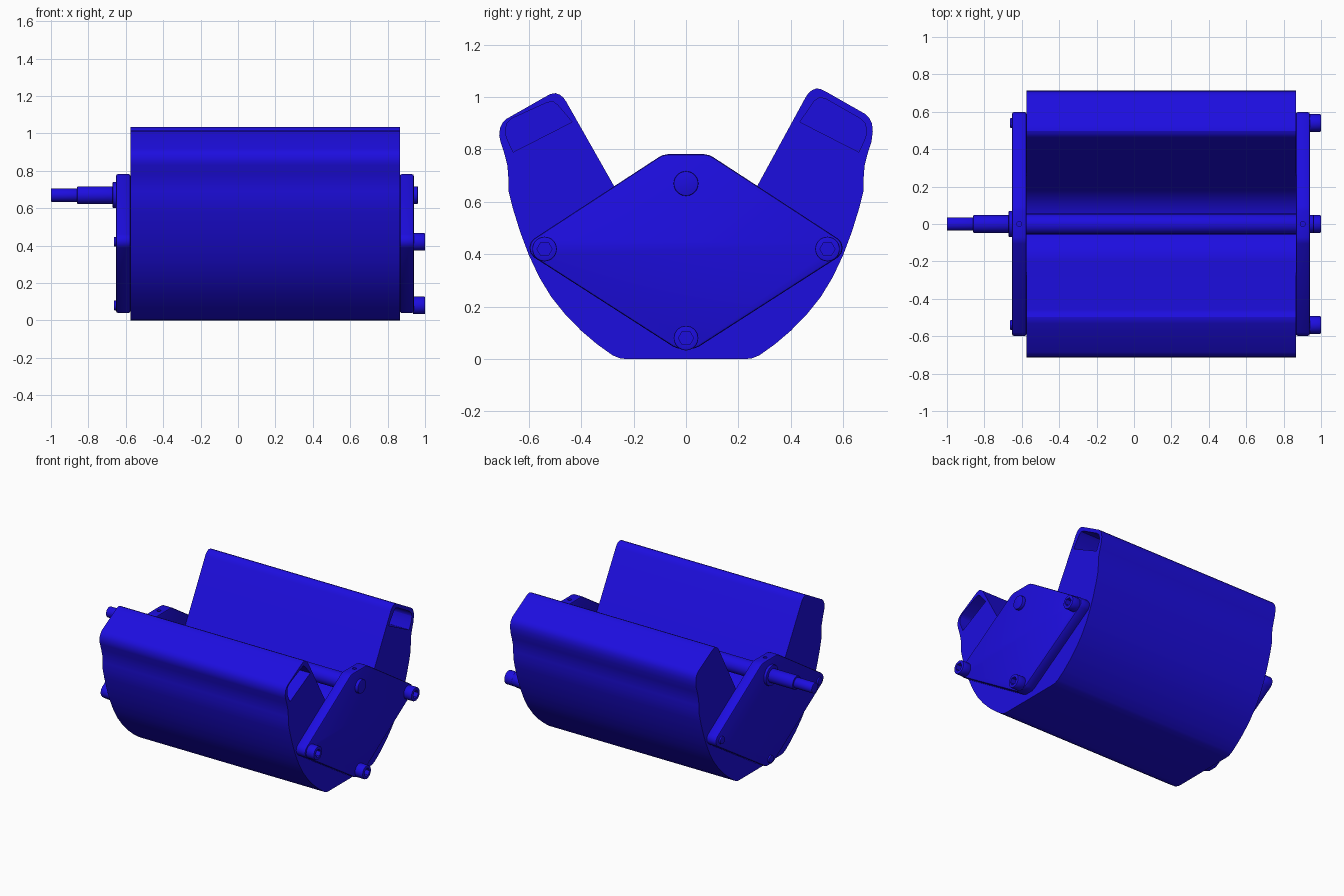
import bpy, bmesh, math

if "Cube" in bpy.data.objects:
    bpy.data.objects.remove(bpy.data.objects["Cube"])

mat = bpy.data.materials.new("blue")
mat.diffuse_color = (0.012, 0.004, 0.74, 1)
mat.use_nodes = True
mat.node_tree.nodes["Principled BSDF"].inputs["Base Color"].default_value = mat.diffuse_color


def prism(name, pts, x0, x1):
    """Extrude a (y, z) outline along x."""
    bm = bmesh.new()
    a = [bm.verts.new((x0, y, z)) for y, z in pts]
    b = [bm.verts.new((x1, y, z)) for y, z in pts]
    n = len(pts)
    bm.faces.new(a)
    bm.faces.new(b[::-1])
    for i in range(n):
        bm.faces.new((a[i], b[i], b[(i + 1) % n], a[(i + 1) % n]))
    bmesh.ops.recalc_face_normals(bm, faces=bm.faces)
    me = bpy.data.meshes.new(name)
    bm.to_mesh(me)
    bm.free()
    ob = bpy.data.objects.new(name, me)
    bpy.context.collection.objects.link(ob)
    me.materials.append(mat)
    return ob


def circle(y, z, r, n=32):
    return [(y + r * math.cos(2 * math.pi * i / n), z + r * math.sin(2 * math.pi * i / n))
            for i in range(n)]


def activate(ob):
    bpy.ops.object.select_all(action='DESELECT')
    ob.select_set(True)
    bpy.context.view_layer.objects.active = ob


def cut(ob, cutter):
    m = ob.modifiers.new("cut", 'BOOLEAN')
    m.operation = 'DIFFERENCE'
    m.solver = 'EXACT'
    m.object = cutter
    activate(ob)
    bpy.ops.object.modifier_apply(modifier=m.name)
    bpy.data.objects.remove(cutter)


def bevel(ob, w, segs=2):
    m = ob.modifiers.new("bevel", 'BEVEL')
    m.width = w
    m.segments = segs
    m.limit_method = 'ANGLE'
    m.angle_limit = math.radians(50)
    activate(ob)
    bpy.ops.object.modifier_apply(modifier=m.name)


def smooth(ob):
    activate(ob)
    bpy.ops.object.shade_smooth_by_angle(angle=math.radians(30))


def mirrored(half):
    return half + [(-y, z) for y, z in reversed(half)]


# body: cradle with two raised arms and a round-bottomed channel between them
half = [(0.22, 0), (0.25, 0.002), (0.28, 0.014), (0.34, 0.057), (0.40, 0.108), (0.46, 0.169),
        (0.515, 0.238), (0.56, 0.312), (0.60, 0.397), (0.633, 0.485), (0.66, 0.572),
        (0.677, 0.64), (0.678, 0.69), (0.682, 0.74), (0.695, 0.79), (0.708, 0.83),
        (0.713, 0.87), (0.71, 0.90), (0.70, 0.92), (0.685, 0.935), (0.532, 1.022),
        (0.516, 1.03), (0.498, 1.033), (0.482, 1.027), (0.468, 1.016), (0.457, 1.0)]
a0 = math.radians(62)
for i in range(9):
    a = a0 * (1 - i / 8.5)
    half.append((0.227 * math.sin(a), 0.636 - 0.227 * math.cos(a)))
outline = [(y, z - 0.018 if y < 0 and z > 0.86 else z) for y, z in mirrored(half)]
body = prism("body", outline, -0.575, 0.865)

# deep pockets in the +x end of both arms
pocket = [(0.435, 0.905), (0.66, 0.79), (0.685, 0.845), (0.69, 0.875), (0.683, 0.90),
          (0.665, 0.918), (0.535, 0.992), (0.51, 0.999), (0.49, 0.985)]
for s in (1, -1):
    pts = [(s * y, z - 0.015 if s < 0 and z > 0.95 else z) for y, z in pocket]
    cut(body, prism("pocket_cutter", pts, -0.54, 0.9))
smooth(body)

# kite-shaped end plates, each with a small hole in the top edge
plate_half = [(0.03, 0.04), (0.05, 0.048), (0.58, 0.388), (0.594, 0.405), (0.598, 0.425),
              (0.593, 0.445), (0.58, 0.46), (0.105, 0.77), (0.09, 0.778), (0.07, 0.782)]
for name, x0, x1 in (("shaft_end_plate", -0.652, -0.575), ("screw_end_plate", 0.865, 0.94)):
    plate = prism(name, mirrored(plate_half), x0, x1)
    bevel(plate, 0.01)
    bpy.ops.mesh.primitive_cylinder_add(vertices=20, radius=0.013, depth=0.12,
                                        location=((x0 + x1) / 2, 0, 0.78))
    cut(plate, bpy.context.object)
    smooth(plate)

# socket-head screws on +x, their tips on -x
for i, (y, z) in enumerate(((-0.54, 0.42), (0.54, 0.42), (0, 0.08))):
    head = prism(f"screw_head_{i}", circle(y, z, 0.047), 0.935, 1.0)
    bevel(head, 0.005)
    cut(head, prism("hex_cutter", circle(y, z, 0.029, 6), 0.955, 1.05))
    smooth(head)
    tip = prism(f"screw_tip_{i}", circle(y, z, 0.026), -0.663, -0.64)
    bevel(tip, 0.003)
    smooth(tip)

# stepped drive shaft running the full length through the channel, and its collar
for name, r, x0, x1 in (("shaft_tip", 0.036, -1.0, -0.85), ("shaft_outer", 0.047, -0.86, -0.64),
                        ("shaft_collar", 0.07, -0.67, -0.64), ("shaft_middle", 0.055, -0.58, 0.87),
                        ("shaft_far_end", 0.047, 0.93, 0.962)):
    part = prism(name, circle(0, 0.67, r, 40), x0, x1)
    bevel(part, 0.004)
    smooth(part)
